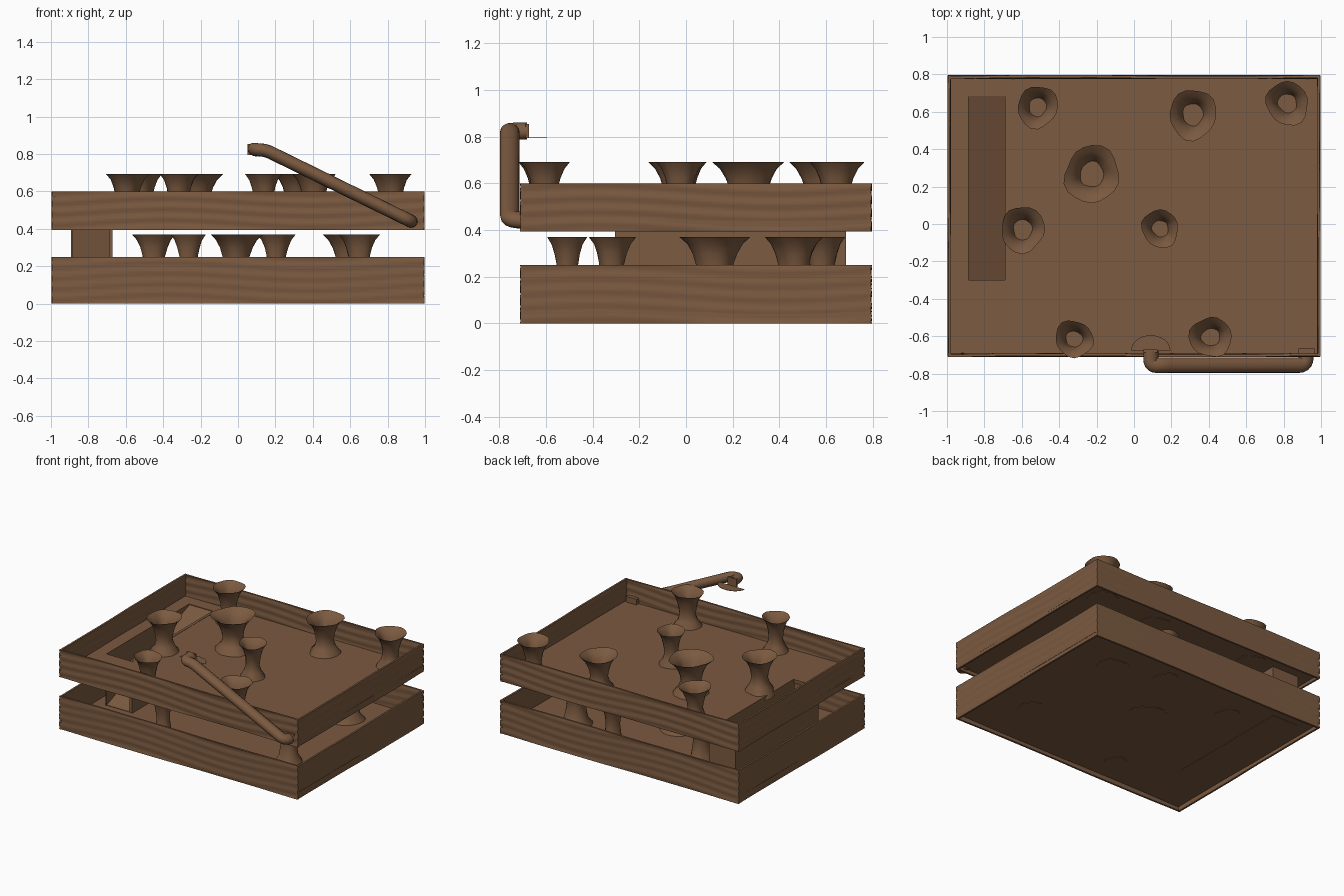
import bpy, bmesh, math, random
from mathutils import Vector

random.seed(4)
cube = bpy.data.objects.get("Cube")
if cube:
    bpy.data.objects.remove(cube)

wood = bpy.data.materials.new("brown_wood")
wood.use_nodes = True
COLOR = (0.2, 0.103, 0.052, 1)
wood.diffuse_color = COLOR
wood.node_tree.nodes["Principled BSDF"].inputs["Base Color"].default_value = COLOR


def finish(name, bm, smooth=False):
    bmesh.ops.recalc_face_normals(bm, faces=bm.faces)
    mesh = bpy.data.meshes.new(name)
    bm.to_mesh(mesh)
    bm.free()
    mesh.materials.append(wood)
    obj = bpy.data.objects.new(name, mesh)
    bpy.context.collection.objects.link(obj)
    if smooth:
        bpy.ops.object.select_all(action="DESELECT")
        obj.select_set(True)
        bpy.context.view_layer.objects.active = obj
        bpy.ops.object.shade_smooth_by_angle(angle=math.radians(45))
    return obj


def add_box(bm, x0, x1, y0, y1, z0, z1):
    verts = bmesh.ops.create_cube(bm, size=1)["verts"]
    for v in verts:
        v.co = ((x0 + x1) / 2 + v.co.x * (x1 - x0),
                (y0 + y1) / 2 + v.co.y * (y1 - y0),
                (z0 + z1) / 2 + v.co.z * (z1 - z0))


def box(name, *bounds):
    bm = bmesh.new()
    add_box(bm, *bounds)
    return finish(name, bm)


def prism(name, points, offset):
    """Extrude a flat outline along an offset."""
    bm = bmesh.new()
    face = bm.faces.new([bm.verts.new(p) for p in points])
    geom = bmesh.ops.extrude_face_region(bm, geom=[face])["geom"]
    moved = [v for v in geom if isinstance(v, bmesh.types.BMVert)]
    bmesh.ops.translate(bm, verts=moved, vec=offset)
    return finish(name, bm)


def wall(name, x0, x1, y0, y1, z0, z1):
    """Plank with a faint horizontal carved grain."""
    bm = bmesh.new()
    add_box(bm, x0, x1, y0, y1, z0, z1)
    along_x = x1 - x0 > y1 - y0
    for axis, cuts in ((0 if along_x else 1, 24), (2, 14)):
        edges = [e for e in bm.edges
                 if abs((e.verts[0].co - e.verts[1].co)[axis]) > 1e-4]
        bmesh.ops.subdivide_edges(bm, edges=edges, cuts=cuts, use_grid_fill=True)
    for v in bm.verts:
        along = v.co.x if along_x else v.co.y
        shift = 0.003 * math.sin(v.co.z * 110 + 2 * math.sin(along * 4))
        v.co[1 if along_x else 0] += shift
    return finish(name, bm, True)


# Two trays: rippled walls around a thin floor
X, FRONT, BACK, T = 0.995, -0.708, 0.793, 0.014
HOLE = (-0.885, -0.69, -0.3, 0.685)


def tray_walls(label, z0, z1):
    wall(label + "_front_wall", -X, X, FRONT, FRONT + T, z0, z1)
    wall(label + "_back_wall", -X, X, BACK - T, BACK, z0, z1)
    wall(label + "_right_wall", -X, -X + T, FRONT, BACK, z0, z1)
    wall(label + "_left_wall", X - T, X, FRONT, BACK, z0, z1)


tray_walls("lower_tray", 0, 0.25)
tray_walls("upper_tray", 0.393, 0.6)
box("lower_floor", -X, X, FRONT + 0.005, BACK - 0.005, 0.03, 0.052)

bm = bmesh.new()
f, b = FRONT + 0.005, BACK - 0.005
for x0, x1, y0, y1 in ((-X, HOLE[0], f, b), (HOLE[1], X, f, b),
                       (HOLE[0], HOLE[1], f, HOLE[2]),
                       (HOLE[0], HOLE[1], HOLE[3], b)):
    add_box(bm, x0, x1, y0, y1, 0.415, 0.44)
finish("upper_floor", bm)

# Ramp falling from the back of the upper tray to the lower one, with side walls
prism("ramp", [(HOLE[0], HOLE[2], 0.028), (HOLE[0], HOLE[3], 0.028),
               (HOLE[0], HOLE[3], 0.435), (HOLE[0], HOLE[2], 0.055)],
      (HOLE[1] - HOLE[0], 0, 0))
box("ramp_left_wall", HOLE[1], HOLE[1] + 0.02, HOLE[2] - 0.005, HOLE[3], 0.028, 0.442)
box("ramp_right_wall", HOLE[0] - 0.008, HOLE[0], HOLE[2] - 0.005, HOLE[3], 0.028, 0.442)


# Irregular flared pillars with a funnel top
def pillar(name, x, y, r, base, top):
    sides = 20
    phase = [random.uniform(0, 6.28) for _ in range(3)]
    rings = [(0.95, base), (0.84, base + 0.035), (0.6, base + 0.075),
             (0.48, top - 0.165), (0.53, top - 0.115), (0.63, top - 0.07),
             (0.78, top - 0.03), (1.0, top),
             (0.74, top - 0.025), (0.55, top - 0.06), (0.44, top - 0.1)]
    bm = bmesh.new()
    loops = []
    for scale, z in rings:
        loop = []
        for i in range(sides):
            a = math.tau * i / sides
            wob = (1 + 0.05 * math.sin(2 * a + phase[0] + z * 6)
                   + 0.04 * math.sin(3 * a + phase[1])
                   + 0.03 * math.sin(5 * a + phase[2] + z * 20))
            d = r * scale * wob
            loop.append(bm.verts.new((x + d * math.cos(a), y + d * math.sin(a), z)))
        loops.append(loop)
    for lo, hi in zip(loops, loops[1:]):
        for i in range(sides):
            j = (i + 1) % sides
            bm.faces.new((lo[i], lo[j], hi[j], hi[i]))
    bm.faces.new(loops[0][::-1])
    bm.faces.new(loops[-1])
    finish(name, bm, True)


UPPER = [(-0.515, 0.625, 0.11), (0.315, 0.585, 0.13), (0.82, 0.645, 0.115),
         (-0.225, 0.265, 0.15), (-0.595, -0.03, 0.12), (0.14, -0.025, 0.1),
         (-0.32, -0.615, 0.1), (0.41, -0.605, 0.11)]
LOWER = [(0.59, 0.465, 0.13), (0.205, 0.58, 0.1), (-0.01, 0.125, 0.145),
         (-0.45, 0.465, 0.11), (0.65, -0.32, 0.105), (-0.265, -0.51, 0.09)]
for i, p in enumerate(UPPER):
    pillar(f"upper_pillar_{i + 1}", *p, 0.411, 0.692)
for i, p in enumerate(LOWER):
    pillar(f"lower_pillar_{i + 1}", *p, 0.026, 0.37)


# Slanted pipe on the front, bent back over the tray at its top
def pipe(name, points, radius, sides=16):
    pts = [Vector(p) for p in points]
    path = [pts[0]]
    for a, c, d in zip(pts, pts[1:], pts[2:]):
        reach = min(0.045, (a - c).length * 0.49, (d - c).length * 0.49)
        start = c + (a - c).normalized() * reach
        end = c + (d - c).normalized() * reach
        for s in range(6):
            t = s / 5
            path.append(start * (1 - t) ** 2 + c * 2 * t * (1 - t) + end * t * t)
    path.append(pts[-1])
    bm = bmesh.new()
    loops = []
    for i, p in enumerate(path):
        tan = (path[min(i + 1, len(path) - 1)] - path[max(i - 1, 0)]).normalized()
        side = tan.cross(Vector((0.43, 0, 0.9))).normalized()
        up = side.cross(tan)
        loop = []
        for k in range(sides):
            a = math.tau * k / sides
            loop.append(bm.verts.new(p + radius * (math.cos(a) * side
                                                   + 0.85 * math.sin(a) * up)))
        loops.append(loop)
    for lo, hi in zip(loops, loops[1:]):
        for k in range(sides):
            j = (k + 1) % sides
            bm.faces.new((lo[k], lo[j], hi[j], hi[k]))
    bm.faces.new(loops[0])
    bm.faces.new(loops[-1])
    finish(name, bm, True)


pipe("pipe", [(0.92, -0.67, 0.443), (0.92, -0.755, 0.443),
              (0.15, -0.755, 0.82), (0.09, -0.755, 0.824),
              (0.09, -0.68, 0.824)], 0.041)
box("pipe_socket", 0.88, 0.965, -0.71, -0.665, 0.442, 0.485)
box("spout_lip", 0.05, 0.125, -0.687, -0.672, 0.795, 0.855)

# Half-round plate under the spout
prism("spout_plate", [(0.09 + 0.105 * math.cos(math.pi * i / 12),
                       -0.675 + 0.08 * math.sin(math.pi * i / 12), 0.794)
                      for i in range(13)], (0, 0, 0.002))
